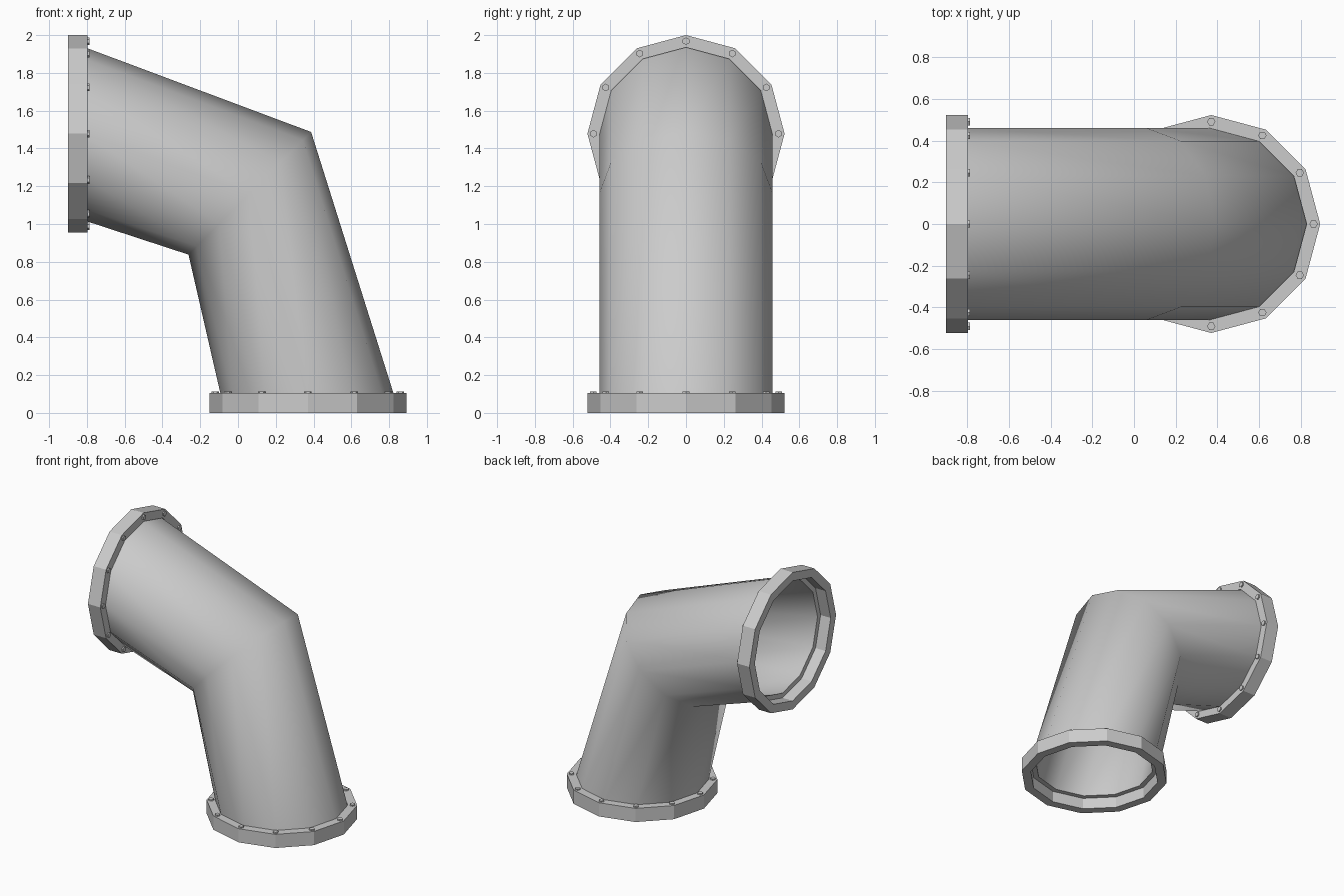
import bpy, bmesh
from math import cos, sin, tau, sqrt, radians
from mathutils import Vector

if "Cube" in bpy.data.objects:
    bpy.data.objects.remove(bpy.data.objects["Cube"])

SIDES = 12
H = sqrt(0.5)
Y = Vector((0, 1, 0))
# each pipe end: centre of its outer face, in-plane direction, inward axis
ENDS = {
    "lower": (Vector((0.37, 0, 0)), Vector((1, 0, 0)), Vector((0, 0, 1))),
    "upper": (Vector((-0.9, 0, 1.478)), Vector((0, 0, 1)), Vector((1, 0, 0))),
}


def ring(bm, centre, u, r, n=SIDES):
    return [bm.verts.new(centre + u * r * cos(tau * i / n) + Y * r * sin(tau * i / n))
            for i in range(n)]


def bridge(bm, a, b):
    n = len(a)
    for i in range(n):
        j = (i + 1) % n
        bm.faces.new((a[i], a[j], b[j], b[i]))


def finish(bm, name):
    bmesh.ops.recalc_face_normals(bm, faces=bm.faces)
    me = bpy.data.meshes.new(name)
    bm.to_mesh(me)
    bm.free()
    ob = bpy.data.objects.new(name, me)
    bpy.context.collection.objects.link(ob)
    return ob


def closed_loft(name, rings):
    """Join a looping list of (centre, direction, radius) rings."""
    bm = bmesh.new()
    loops = [ring(bm, *r) for r in rings]
    for k in range(len(loops)):
        bridge(bm, loops[k], loops[(k + 1) % len(loops)])
    return finish(bm, name)


# bent pipe with wall thickness
lc, lu, la = ENDS["lower"]
uc, uu, ua = ENDS["upper"]
path = [(lc + la * 0.085, lu),
        (Vector((0.0625, 0, 1.1625)), Vector((H, 0, H))),
        (uc + ua * 0.085, uu)]
R_OUT, R_IN = 0.459, 0.42
pipe = closed_loft("elbow_pipe", [(c, u, R_OUT) for c, u in path]
                   + [(c, u, R_IN) for c, u in reversed(path)])
bpy.context.view_layer.objects.active = pipe
pipe.select_set(True)
bpy.ops.object.shade_smooth_by_angle(angle=radians(65))

for end, (c, u, axis) in ENDS.items():
    # flange ring
    inner = c + axis * 0.104
    closed_loft(end + "_flange", [(c, u, 0.522), (inner, u, 0.522),
                                  (inner, u, 0.457), (c, u, 0.457)])
    # hexagonal bolt heads, one at each flange corner
    bm = bmesh.new()
    for i in range(SIDES):
        a = tau * i / SIDES
        p = c + u * 0.49 * cos(a) + Y * 0.49 * sin(a)
        base = ring(bm, p + axis * 0.09, u, 0.02, 6)
        top = ring(bm, p + axis * 0.114, u, 0.02, 6)
        bridge(bm, base, top)
        bm.faces.new(top)
        bm.faces.new(base)
    finish(bm, end + "_bolts")
